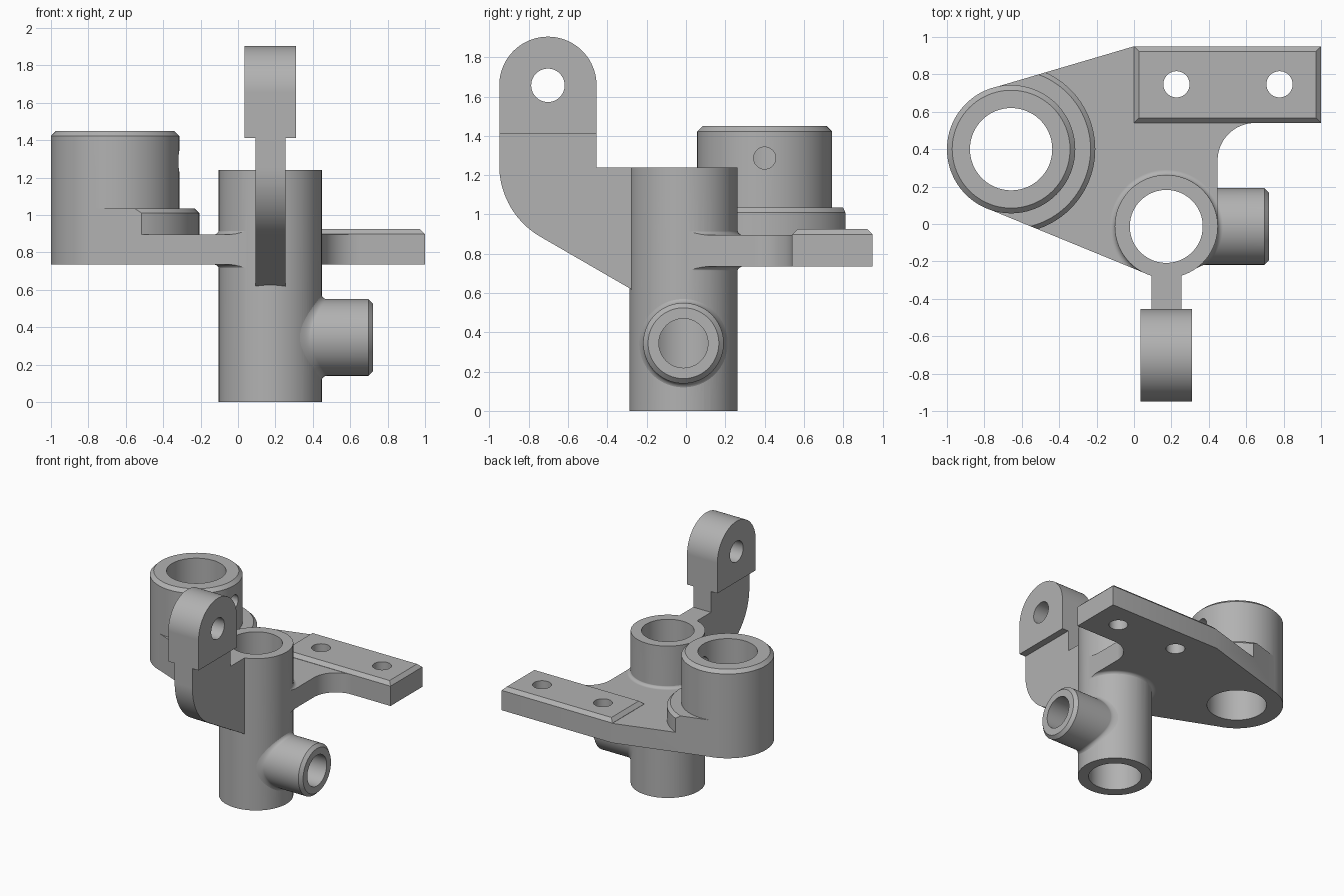
import bpy, bmesh
from math import sin, cos, pi, atan2, acos, hypot, sqrt, radians

if "Cube" in bpy.data.objects:
    bpy.data.objects.remove(bpy.data.objects["Cube"])

N = 96
A, RA = (-0.657, 0.40), 0.343      # large socket centre and radius
B, RB = (0.1725, -0.013), 0.2755   # main tube centre and radius
FIL = 0.03                         # fillet size
PY = 0.54                          # front edge of the mounting pad


def loft(name, rings):
    """Solid skinned through rings of equal point count, capped at both ends."""
    bm = bmesh.new()
    vs = [[bm.verts.new(p) for p in r] for r in rings]
    n = len(vs[0])
    for a, b in zip(vs, vs[1:]):
        for i in range(n):
            j = (i + 1) % n
            bm.faces.new((a[i], a[j], b[j], b[i]))
    bm.faces.new(vs[0][::-1])
    bm.faces.new(vs[-1])
    bmesh.ops.recalc_face_normals(bm, faces=bm.faces)
    me = bpy.data.meshes.new(name)
    bm.to_mesh(me)
    bm.free()
    ob = bpy.data.objects.new(name, me)
    bpy.context.collection.objects.link(ob)
    return ob


def lathe_z(name, c, profile):
    return loft(name, [[(c[0] + r * cos(2 * pi * i / N), c[1] + r * sin(2 * pi * i / N), z)
                        for i in range(N)] for r, z in profile])


def rod_x(name, y, z, r, x0, x1, n=64):
    return loft(name, [[(x, y + r * cos(2 * pi * i / n), z + r * sin(2 * pi * i / n))
                        for i in range(n)] for x in (x0, x1)])


def prism_z(name, pts, z0, z1):
    return loft(name, [[(x, y, z) for x, y in pts] for z in (z0, z1)])


def prism_x(name, pts, x0, x1):
    return loft(name, [[(x, y, z) for y, z in pts] for x in (x0, x1)])


def arc(cx, cy, r, a0, a1, n):
    return [(cx + r * cos(radians(a0 + (a1 - a0) * i / n)),
             cy + r * sin(radians(a0 + (a1 - a0) * i / n))) for i in range(n + 1)]


def boolean(target, tool, op):
    m = target.modifiers.new(op, 'BOOLEAN')
    m.operation, m.solver, m.object = op, 'EXACT', tool
    bpy.context.view_layer.objects.active = target
    bpy.ops.object.modifier_apply(modifier=m.name)
    bpy.data.objects.remove(tool, do_unlink=True)


def tangent(ca, ra, cb, rb, side):
    """Unit normal of the outer tangent line of two circles."""
    dx, dy = cb[0] - ca[0], cb[1] - ca[1]
    a = atan2(dy, dx) + side * acos((ra - rb) / hypot(dx, dy))
    return cos(a), sin(a)


# Web plate: slab, stepped collar and tube fillet, all trimmed to the outline
corner = (0.0, 0.95)
up = tangent(A, RA, corner, 0, 1)
lo = tangent(A, RA, B, RB, -1)
on = lambda c, r, n: (c[0] + r * n[0], c[1] + r * n[1])
outline = ([A, on(A, RA - 0.001, up), corner, (0.03, 0.92), (0.7, 0.9), (0.7, 0.56), (0.647, PY)]
           + arc(0.647, PY - 0.2, 0.2, 90, 180, 16)[1:]
           + [(0.447, B[1]), B, on(B, RB - 0.001, lo), on(A, RA - 0.001, lo)])
bracket = prism_z("bracket", [(-1.5, -1.5), (1.5, -1.5), (1.5, 1.5), (-1.5, 1.5)], 0.735, 0.895)
collar = lathe_z("collar", A, [(0.45, 0.8), (0.45, 1.01), (0.425, 1.035)])
curve = [(RB - 0.002 + FIL * (1 - sin(t * pi / 12)), FIL * (1 - cos(t * pi / 12))) for t in range(7)]
fillet = lathe_z("tube_fillet", B, [(r, 0.735 - h) for r, h in curve[::-1]]
                 + [(r, 0.895 + h) for r, h in curve])
boolean(bracket, collar, 'UNION')
boolean(bracket, fillet, 'UNION')
boolean(bracket, prism_z("outline", outline, 0.6, 1.2), 'INTERSECT')

# Mounting pad with chamfered top
rect = lambda d, z: [(d, PY + d, z), (1 - d, PY + d, z), (1 - d, 0.95 - d, z), (d, 0.95 - d, z)]
pad = loft("mounting_pad", [rect(0, 0.735), rect(0, 0.897), rect(0.028, 0.925)])

# Upright tubes
socket = lathe_z("large_socket", A, [(RA, 0.735), (RA, 1.423), (RA - 0.028, 1.45)])
tube = lathe_z("main_tube", B, [(RB, 0), (RB, 1.24)])

# Side boss, flared where it meets the tube
BZ, BR = 0.345, 0.205


def boss_ring(r, x, follow):
    pts = []
    for i in range(N):
        y = r * cos(2 * pi * i / N)
        px = B[0] + sqrt(RB * RB - y * y) + x if follow else x
        pts.append((px, B[1] + y, BZ + r * sin(2 * pi * i / N)))
    return pts


flare = [boss_ring(BR + FIL * (1 - sin(t * pi / 12)), FIL * (1 - cos(t * pi / 12)) - 0.002, True)
         for t in range(7)]
boss = loft("side_boss", [boss_ring(BR + FIL, 0.17, False)] + flare
            + [boss_ring(BR, 0.698, False), boss_ring(BR - 0.025, 0.723, False)])

# Raised arm and its eye
arm = prism_x("arm", [(-0.25, 0.603), (-0.25, 1.24), (-0.455, 1.24), (-0.455, 1.41), (-0.5, 1.48),
                      (-0.9, 1.48), (-0.95, 1.41)] + arc(-0.53, 1.25, 0.42, 180, 240, 20), 0.093, 0.253)
eye = prism_x("arm_eye", [(-0.95, 1.41), (-0.455, 1.41)]
              + arc(-0.7025, 1.657, 0.2475, 0, 180, 40), 0.035, 0.309)

boolean(arm, eye, 'UNION')
for part in (pad, socket, tube, boss, arm):
    boolean(bracket, part, 'UNION')

# Bores and bolt holes
cutters = [lathe_z("bore", c, [(r, z0), (r, z1)]) for c, r, z0, z1 in (
    (A, 0.22, 0.5, 1.6), (B, 0.195, -0.1, 1.4),
    ((0.227, 0.747), 0.07, 0.5, 1.1), ((0.778, 0.747), 0.07, 0.5, 1.1))]
cutters += [rod_x("cross_bore", *v) for v in (
    (B[1], BZ, 0.125, 0.17, 0.9), (A[1], 1.287, 0.056, A[0], -0.2), (-0.7025, 1.657, 0.085, -0.1, 0.5))]
for c in cutters:
    boolean(bracket, c, 'DIFFERENCE')

# Mid-grey colour
grey = bpy.data.materials.new("mid_grey")
grey.diffuse_color = (0.445, 0.445, 0.445, 1)
grey.use_nodes = True
grey.node_tree.nodes["Principled BSDF"].inputs["Base Color"].default_value = grey.diffuse_color
bracket.data.materials.clear()
bracket.data.materials.append(grey)
for p in bracket.data.polygons:
    p.material_index = 0

# Smooth curved walls, keep edges crisp
bpy.ops.object.select_all(action='DESELECT')
bracket.select_set(True)
bpy.context.view_layer.objects.active = bracket
bpy.ops.object.shade_smooth_by_angle(angle=radians(25))
wn = bracket.modifiers.new("even_shading", 'WEIGHTED_NORMAL')
wn.keep_sharp = True
